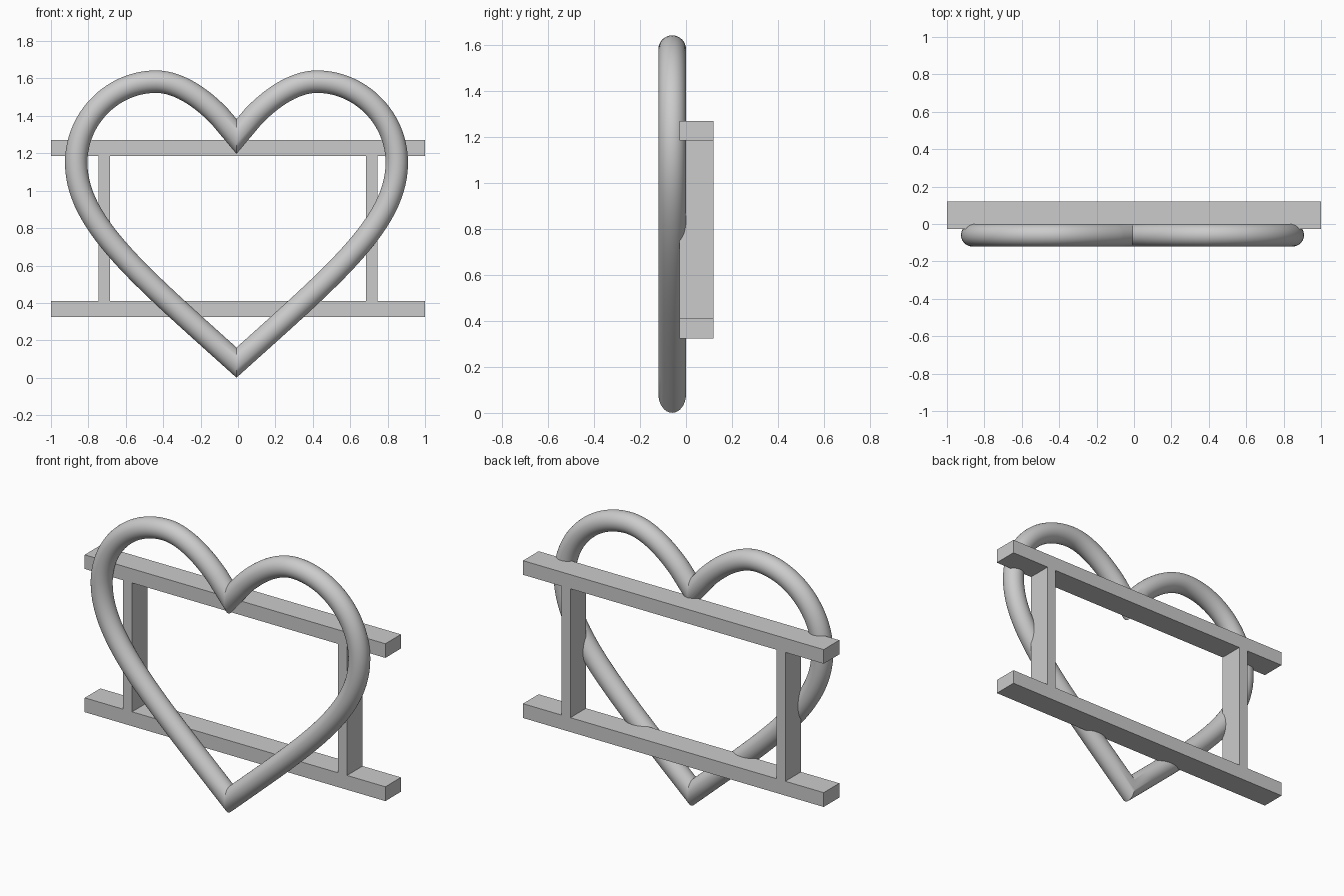
import bpy, bmesh
from math import cos, sin, pi
from mathutils import Vector
from mathutils.geometry import interpolate_bezier

if "Cube" in bpy.data.objects:
    bpy.data.objects.remove(bpy.data.objects["Cube"])

R = 0.06          # tube radius
SIDES = 32
STEPS = 28


def box(name, x0, x1, y0, y1, z0, z1):
    bpy.ops.mesh.primitive_cube_add(
        size=1, location=((x0 + x1) / 2, (y0 + y1) / 2, (z0 + z1) / 2))
    ob = bpy.context.object
    ob.name = name
    ob.scale = (x1 - x0, y1 - y0, z1 - z0)
    bpy.ops.object.transform_apply(location=False, rotation=False, scale=True)
    return ob


# Support frame: two rails and two posts
box("top_rail", -1, 1, -0.028, 0.12, 1.185, 1.27)
box("bottom_rail", -1, 1, -0.028, 0.12, 0.324, 0.41)
for side, name in ((-1, "left_post"), (1, "right_post")):
    box(name, side * 0.715 - 0.03, side * 0.715 + 0.03, -0.028, 0.12, 0.41, 1.185)

# Heart centre line, right half: tip -> side -> lobe top -> notch (x, z)
segments = [
    ((0, 0.081), (0.53, 0.558), (0.857, 0.83), (0.857, 1.15)),
    ((0.857, 1.15), (0.857, 1.39), (0.66, 1.583), (0.43, 1.583)),
    ((0.43, 1.583), (0.27, 1.583), (0.10, 1.428), (0, 1.29)),
]
path = []
for seg in segments:
    pts = interpolate_bezier(*[Vector((x, 0, z)) for x, z in seg], STEPS)
    path += pts[1:] if path else pts
# Leave room at both ends for the mitred joints
path = [p for i, p in enumerate(path)
        if i in (0, len(path) - 1) or p.x > 0.085]

# Heart tube: sweep a circle, with end rings sheared onto the mirror plane
bm = bmesh.new()
rings = []
last = len(path) - 1
for i, p in enumerate(path):
    t = (path[min(i + 1, last)] - path[max(i - 1, 0)]).normalized()
    n = Vector((t.z, 0, -t.x))
    ring = []
    for k in range(SIDES):
        a = 2 * pi * k / SIDES
        co = p + n * (R * cos(a)) + Vector((0, R * sin(a), 0))
        if i in (0, last):
            co -= t * (co.x / t.x)
            co.x = 0
        ring.append(bm.verts.new(co))
    rings.append(ring)
for a, b in zip(rings, rings[1:]):
    for k in range(SIDES):
        j = (k + 1) % SIDES
        bm.faces.new((a[k], a[j], b[j], b[k]))
bmesh.ops.recalc_face_normals(bm, faces=bm.faces)
if sum((f.normal.y * f.calc_center_median().y for f in bm.faces)) < 0:
    bmesh.ops.reverse_faces(bm, faces=bm.faces)
me = bpy.data.meshes.new("heart_tube")
bm.to_mesh(me)
bm.free()
heart = bpy.data.objects.new("heart_tube", me)
bpy.context.collection.objects.link(heart)
heart.location = (-0.008, -0.06, 0)
mirror = heart.modifiers.new("mirror", 'MIRROR')
mirror.use_clip = True

bpy.ops.object.select_all(action='DESELECT')
heart.select_set(True)
bpy.context.view_layer.objects.active = heart
bpy.ops.object.modifier_apply(modifier=mirror.name)
bpy.ops.object.shade_smooth_by_angle(angle=pi / 6)
